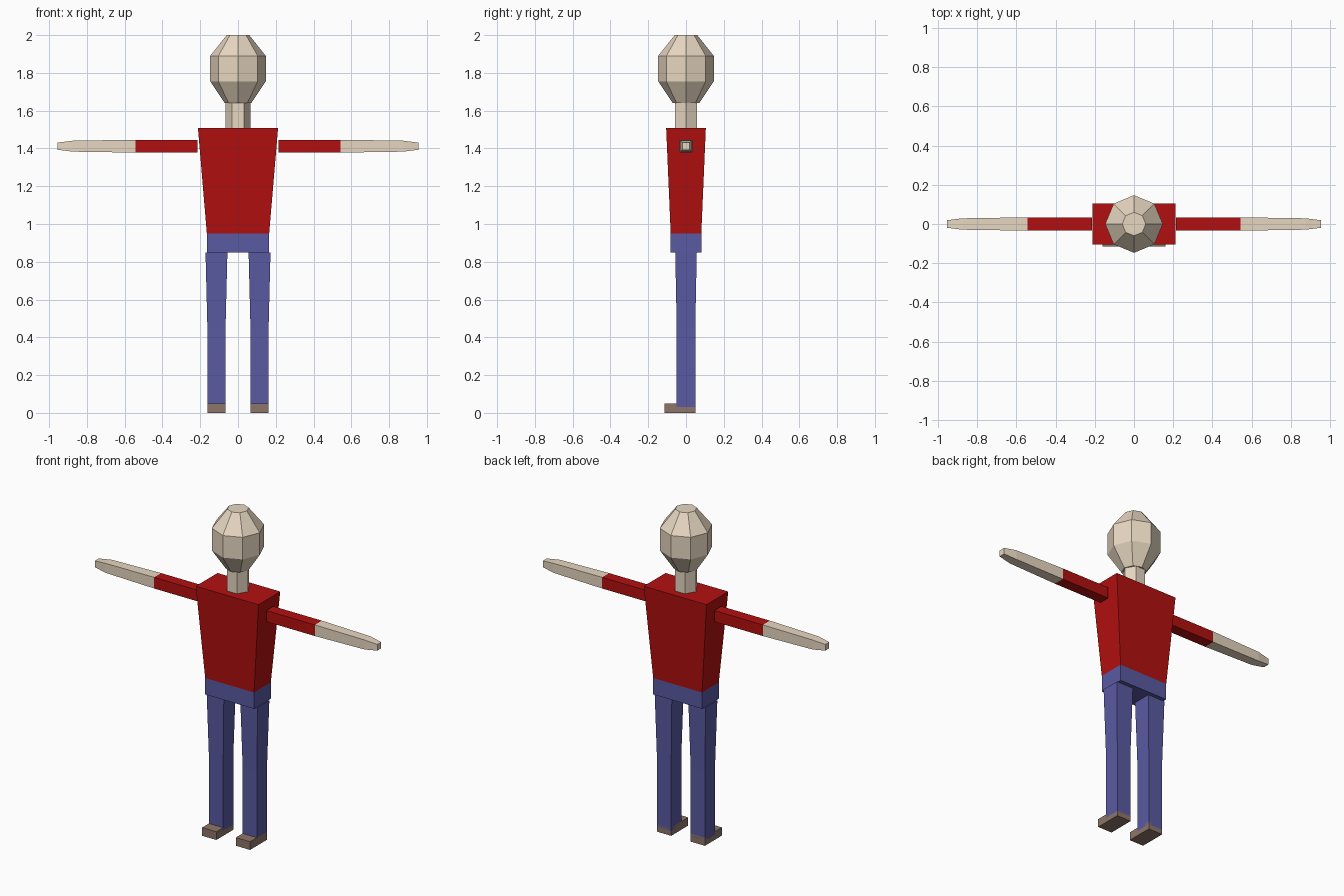
import bpy, bmesh
from math import cos, sin, pi

if "Cube" in bpy.data.objects:
    bpy.data.objects.remove(bpy.data.objects["Cube"])


def material(name, rgb):
    m = bpy.data.materials.new(name)
    m.diffuse_color = (*rgb, 1)
    m.use_nodes = True
    m.node_tree.nodes["Principled BSDF"].inputs["Base Color"].default_value = m.diffuse_color
    return m


SKIN = material("skin", (0.80, 0.68, 0.53))
RED = material("shirt_red", (0.45, 0.005, 0.005))
BLUE = material("trouser_blue", (0.10, 0.10, 0.36))
BROWN = material("shoe_brown", (0.27, 0.18, 0.14))

SQUARE = [(-1, -1), (1, -1), (1, 1), (-1, 1)]


def polygon(n):
    return [(cos(2 * pi * i / n), sin(2 * pi * i / n)) for i in range(n)]


def loft(name, profile, sections, mat, centre=(0, 0), along_x=0):
    """Skin a profile through (position, half_a, half_b) sections along z, or along +-x."""
    bm = bmesh.new()
    rings = []
    for p, a, b in sections:
        ring = []
        for u, v in profile:
            s, t = centre[0] + u * a, centre[1] + v * b
            ring.append(bm.verts.new((p * along_x, s, t) if along_x else (s, t, p)))
        rings.append(ring)
    n = len(profile)
    for lo, hi in zip(rings, rings[1:]):
        for i in range(n):
            j = (i + 1) % n
            bm.faces.new((lo[i], lo[j], hi[j], hi[i]))
    bm.faces.new(rings[0][::-1])
    bm.faces.new(rings[-1])
    bmesh.ops.recalc_face_normals(bm, faces=bm.faces)
    me = bpy.data.meshes.new(name)
    bm.to_mesh(me)
    bm.free()
    me.materials.append(mat)
    ob = bpy.data.objects.new(name, me)
    bpy.context.collection.objects.link(ob)
    return ob


# Head and neck
loft("head", polygon(8), [(1.64, 0.07, 0.07), (1.755, 0.147, 0.147),
                          (1.89, 0.147, 0.147), (2.0, 0.06, 0.06)], SKIN)
loft("neck", polygon(6), [(1.505, 0.066, 0.066), (1.645, 0.066, 0.066)], SKIN)

# Torso and hips
loft("torso", SQUARE, [(0.95, 0.165, 0.081), (1.508, 0.212, 0.105)], RED)
loft("hips", SQUARE, [(0.85, 0.165, 0.081), (0.95, 0.165, 0.081)], BLUE)

for side, s in (("left", 1), ("right", -1)):
    # Arms: sleeve, then bare forearm tapering to the hand
    loft(side + "_sleeve", SQUARE, [(0.215, 0.034, 0.034), (0.543, 0.034, 0.034)],
         RED, (0, 1.412), s)
    loft(side + "_forearm", SQUARE, [(0.543, 0.034, 0.034), (0.875, 0.029, 0.029),
                                     (0.955, 0.019, 0.019)], SKIN, (0, 1.412), s)
    # Legs and shoes
    loft(side + "_leg", SQUARE, [(0.03, 0.048, 0.049), (0.45, 0.048, 0.049),
                                 (0.85, 0.058, 0.057)], BLUE, (s * 0.114, 0))
    loft(side + "_shoe", SQUARE, [(0, 0.048, 0.082), (0.05, 0.048, 0.082)],
         BROWN, (s * 0.114, -0.033))
